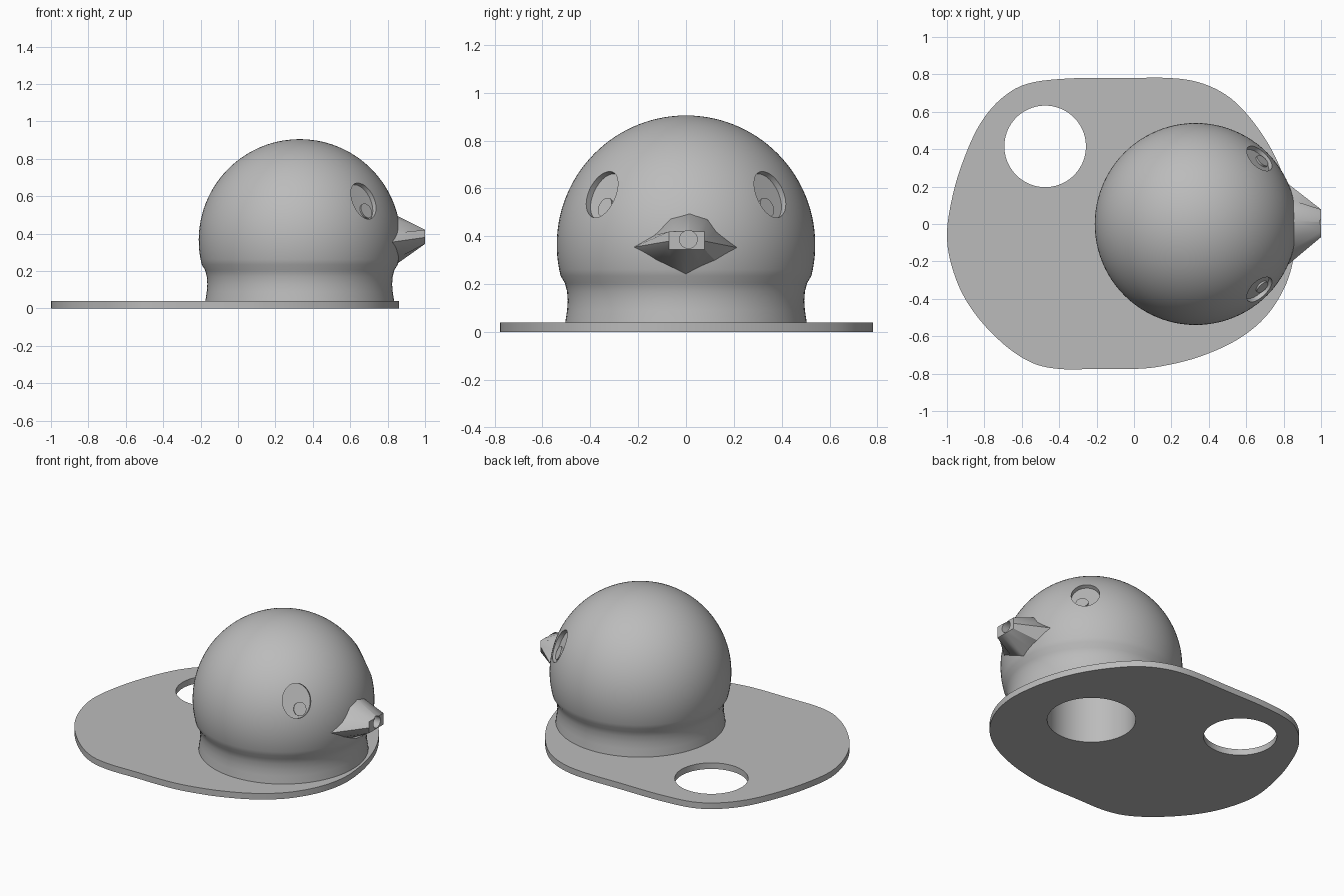
import bpy, bmesh, math
from mathutils import Vector

if "Cube" in bpy.data.objects:
    bpy.data.objects.remove(bpy.data.objects["Cube"])

grey = bpy.data.materials.new("plain grey")
grey.diffuse_color = (0.5, 0.5, 0.5, 1)
grey.use_nodes = True
grey.node_tree.nodes["Principled BSDF"].inputs["Base Color"].default_value = grey.diffuse_color
HEAD = Vector((0.33, 0, 0.365))   # centre of the head ball
R = 0.54


def make(name, bm):
    bmesh.ops.recalc_face_normals(bm, faces=bm.faces[:])
    me = bpy.data.meshes.new(name)
    bm.to_mesh(me)
    bm.free()
    me.materials.append(grey)
    ob = bpy.data.objects.new(name, me)
    bpy.context.collection.objects.link(ob)
    return ob


def loft(name, rings):
    """Solid skinned through rings of equal point count, capped at both ends."""
    bm = bmesh.new()
    vs = [[bm.verts.new(p) for p in ring] for ring in rings]
    n = len(vs[0])
    for a, b in zip(vs, vs[1:]):
        for i in range(n):
            bm.faces.new((a[i], a[(i + 1) % n], b[(i + 1) % n], b[i]))
    bm.faces.new(vs[0])
    bm.faces.new(vs[-1])
    return make(name, bm)


def lathe(name, profile, n=96):
    return loft(name, [[(HEAD.x + r * math.cos(2 * math.pi * i / n),
                         r * math.sin(2 * math.pi * i / n), z) for i in range(n)]
                       for r, z in profile])


def rod(name, centre, axis, rx, ry, depth, n=48):
    """Elliptical cylinder along an axis, local Y pointing up."""
    q = Vector(axis).to_track_quat('Z', 'Y')
    return loft(name, [[Vector(centre) + q @ Vector((rx * math.cos(2 * math.pi * i / n),
                                                     ry * math.sin(2 * math.pi * i / n), s * depth / 2))
                        for i in range(n)] for s in (-1, 1)])


def spline(pts, steps=5):
    """Closed smooth curve through points."""
    out, n = [], len(pts)
    for i in range(n):
        p0, p1, p2, p3 = (Vector(pts[(i + k) % n]) for k in (-1, 0, 1, 2))
        for s in range(steps):
            t = s / steps
            out.append(0.5 * (2 * p1 + (p2 - p0) * t + (2 * p0 - 5 * p1 + 4 * p2 - p3) * t ** 2
                              + (3 * p1 - p0 - 3 * p2 + p3) * t ** 3))
    return out


def cut(ob, cutters):
    bpy.context.view_layer.objects.active = ob
    for c in cutters:
        m = ob.modifiers.new("cut", 'BOOLEAN')
        m.operation, m.solver, m.object = 'DIFFERENCE', 'EXACT', c
        bpy.ops.object.modifier_apply(modifier=m.name)


# Base plate with a rounded, slightly lopsided outline
outline = spline([(-1, -0.08), (-0.97, 0.15), (-0.905, 0.36), (-0.82, 0.54), (-0.71, 0.67),
                  (-0.57, 0.75), (-0.35, 0.778), (-0.08, 0.78), (0.2, 0.78), (0.37, 0.75),
                  (0.52, 0.67), (0.65, 0.53), (0.76, 0.35), (0.83, 0.15), (0.86, -0.05),
                  (0.85, -0.2), (0.8, -0.35), (0.7, -0.5), (0.55, -0.62), (0.35, -0.71),
                  (0.15, -0.76), (0, -0.775), (-0.2, -0.775), (-0.4, -0.775), (-0.55, -0.74),
                  (-0.7, -0.64), (-0.85, -0.48), (-0.95, -0.3)])
base = loft("base_plate", [[(p.x, p.y, z) for p in outline] for z in (0, 0.04)])

# Head: ball flowing into a flared neck
profile = [(0.505, 0.03), (0.503, 0.05), (0.497, 0.09), (0.494, 0.13), (0.497, 0.17), (0.506, 0.205)]
for i in range(36):
    a = math.radians(-14 + i * 103 / 35)
    profile.append((R * math.cos(a), HEAD.z + R * math.sin(a)))
head = lathe("head", profile)

# Beak: pointed star-like root tapering to a small rectangular tip
root = [(-.217, .355), (-.13, .405), (-.065, .472), (.015, .494), (.09, .47), (.125, .42),
        (.213, .353), (.12, .30), (.06, .275), (0, .243), (-.06, .272), (-.12, .30)]
tip = [(-.07, .38), (-.07, .42), (-.04, .42), (.01, .42), (.045, .42), (.078, .42),
       (.078, .38), (.078, .345), (.04, .345), (.005, .345), (-.035, .345), (-.07, .345)]
surface = [(HEAD.x + math.sqrt(R * R - y * y - (z - HEAD.z) ** 2), y, z) for y, z in root]
beak = loft("beak", [[(0.76, y, z) for y, z in root], surface, [(1.0, y, z) for y, z in tip]])

# Openings: plate hole, hollow under the head, beak tip hole, eye sockets
plate_hole = rod("plate_hole_cutter", (-0.475, 0.415, 0), (0, 0, 1), 0.218, 0.218, 0.4, 96)
hollow = lathe("hollow_cutter", [(0.263, -0.1), (0.263, 0.45)])
tip_hole = rod("tip_hole_cutter", (1.0, 0.01, 0.387), (1, 0, 0), 0.037, 0.037, 0.16, 32)
sockets = []
eyes = []
for s, side in ((-1, "right"), (1, "left")):
    d = Vector((0.34, 0.35 * s, 0.21)).normalized()
    sockets.append(rod(side + "_socket_cutter", HEAD + d * 0.605, d, 0.085, 0.105, 0.2))
    # Pupil set low and towards the beak
    up = (Vector((0, 0, 1)) - d * d.z).normalized()
    fwd = Vector((-d.y * s, d.x * s, 0)).normalized() * -s
    fwd = fwd if fwd.x > 0 else -fwd
    eyes.append(rod(side + "_pupil", HEAD + d * 0.505 - up * 0.05 + fwd * 0.02, d, 0.038, 0.042, 0.02, 32))

cut(base, [plate_hole, hollow])
cut(head, [hollow] + sockets)
cut(beak, [tip_hole])
for c in [plate_hole, hollow, tip_hole] + sockets:
    bpy.data.objects.remove(c)

# Smooth shading with sharp edges kept
for ob in [base, head, beak] + eyes:
    bpy.ops.object.select_all(action='DESELECT')
    ob.select_set(True)
    bpy.context.view_layer.objects.active = ob
    bpy.ops.object.shade_smooth_by_angle(angle=math.radians(30))
